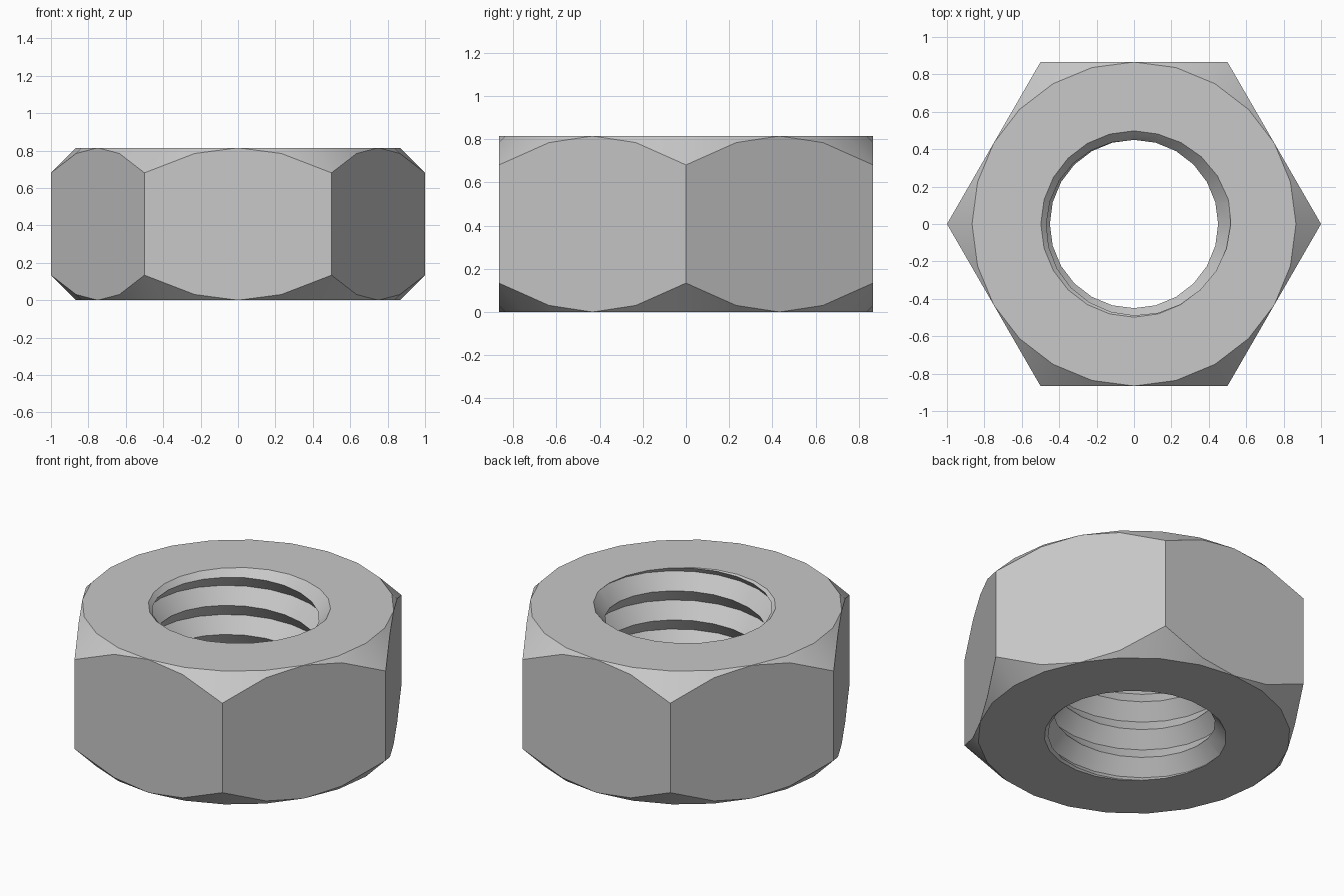
import bpy, bmesh
from math import cos, sin, pi, radians

cube = bpy.data.objects.get("Cube")
if cube:
    bpy.data.objects.remove(cube)

SEGMENTS = 24
HEIGHT = 0.815
FLAT = cos(pi / 6)            # centre to flat side
PITCH = 0.178
CREST, ROOT = 0.45, 0.522     # thread radii
RIM = 0.498                   # countersink radius at the end faces
ROOT_ANGLE = radians(12)      # where the groove meets the top face

steel = bpy.data.materials.new("grey steel")
steel.use_nodes = True
grey = (0.58, 0.58, 0.58, 1)
steel.diffuse_color = grey
steel.node_tree.nodes["Principled BSDF"].inputs["Base Color"].default_value = grey


def polar(r, angle, z):
    return (r * cos(angle), r * sin(angle), z)


def finish(bm, name):
    bmesh.ops.recalc_face_normals(bm, faces=bm.faces)
    mesh = bpy.data.meshes.new(name)
    bm.to_mesh(mesh)
    bm.free()
    mesh.materials.append(steel)
    obj = bpy.data.objects.new(name, mesh)
    bpy.context.collection.objects.link(obj)
    return obj


def lathe(name, profile):
    """Closed solid; profile gives (radius, z) for each angle."""
    bm = bmesh.new()
    angles = [2 * pi * i / SEGMENTS for i in range(SEGMENTS)]
    columns = [[bm.verts.new(polar(r, a, z)) for r, z in profile(a)] for a in angles]
    for i, col in enumerate(columns):
        nxt = columns[(i + 1) % SEGMENTS]
        for j in range(len(col) - 1):
            bm.faces.new((col[j], nxt[j], nxt[j + 1], col[j + 1]))
    bm.faces.new([c[0] for c in columns])
    bm.faces.new([c[-1] for c in columns])
    bmesh.ops.remove_doubles(bm, verts=bm.verts, dist=1e-4)
    return finish(bm, name)


# Hexagon with conical chamfers at both ends
def hex_profile(a):
    side = FLAT / cos((a % (pi / 3)) - pi / 6)
    drop = side - FLAT
    return [(FLAT, 0), (side, drop), (side, HEIGHT - drop), (FLAT, HEIGHT)]


# Threaded bore: one right-handed helical strip, closed at both ends
def thread_cutter():
    bm = bmesh.new()
    turns = 8
    count = turns * SEGMENTS
    start = HEIGHT - PITCH * (6.5 + ROOT_ANGLE / (2 * pi))
    crest, root = [], []
    for k in range(count + 1):
        a, z = 2 * pi * k / SEGMENTS, start + PITCH * k / SEGMENTS
        crest.append(bm.verts.new(polar(CREST, a, z)))
        root.append(bm.verts.new(polar(ROOT, a, z + PITCH / 2)))
    for k in range(count):
        bm.faces.new((crest[k], crest[k + 1], root[k + 1], root[k]))
        n = k + SEGMENTS
        if n < count:
            bm.faces.new((root[k], root[k + 1], crest[n + 1], crest[n]))
    low = bm.verts.new((0, 0, start - PITCH))
    high = bm.verts.new((0, 0, start + PITCH * (turns + 1)))
    middle = start + PITCH * turns / 2
    for e in [e for e in bm.edges if e.is_boundary]:
        u, v = e.verts
        tip = low if u.co.z < middle else high
        bm.faces.new((u, v, tip))
    return finish(bm, "thread_cutter")


def cut(target, tool):
    tool.hide_render = True
    mod = target.modifiers.new("bore", 'BOOLEAN')
    mod.operation = 'DIFFERENCE'
    mod.solver = 'EXACT'
    mod.object = tool
    bpy.context.view_layer.objects.active = target
    bpy.ops.object.modifier_apply(modifier=mod.name)
    bpy.data.objects.remove(tool)


nut = lathe("hex_nut", hex_profile)
cut(nut, thread_cutter())

# Countersinks at both ends of the bore
OUT, IN = 0.1, 0.08
for end, way in ((HEIGHT, 1), (0, -1)):
    cut(nut, lathe("countersink_cutter", lambda a: [
        (RIM - IN, end - way * IN), (RIM + OUT, end + way * OUT)]))

bpy.ops.object.select_all(action='DESELECT')
nut.select_set(True)
bpy.context.view_layer.objects.active = nut
bpy.ops.object.shade_smooth_by_angle(angle=radians(25))
